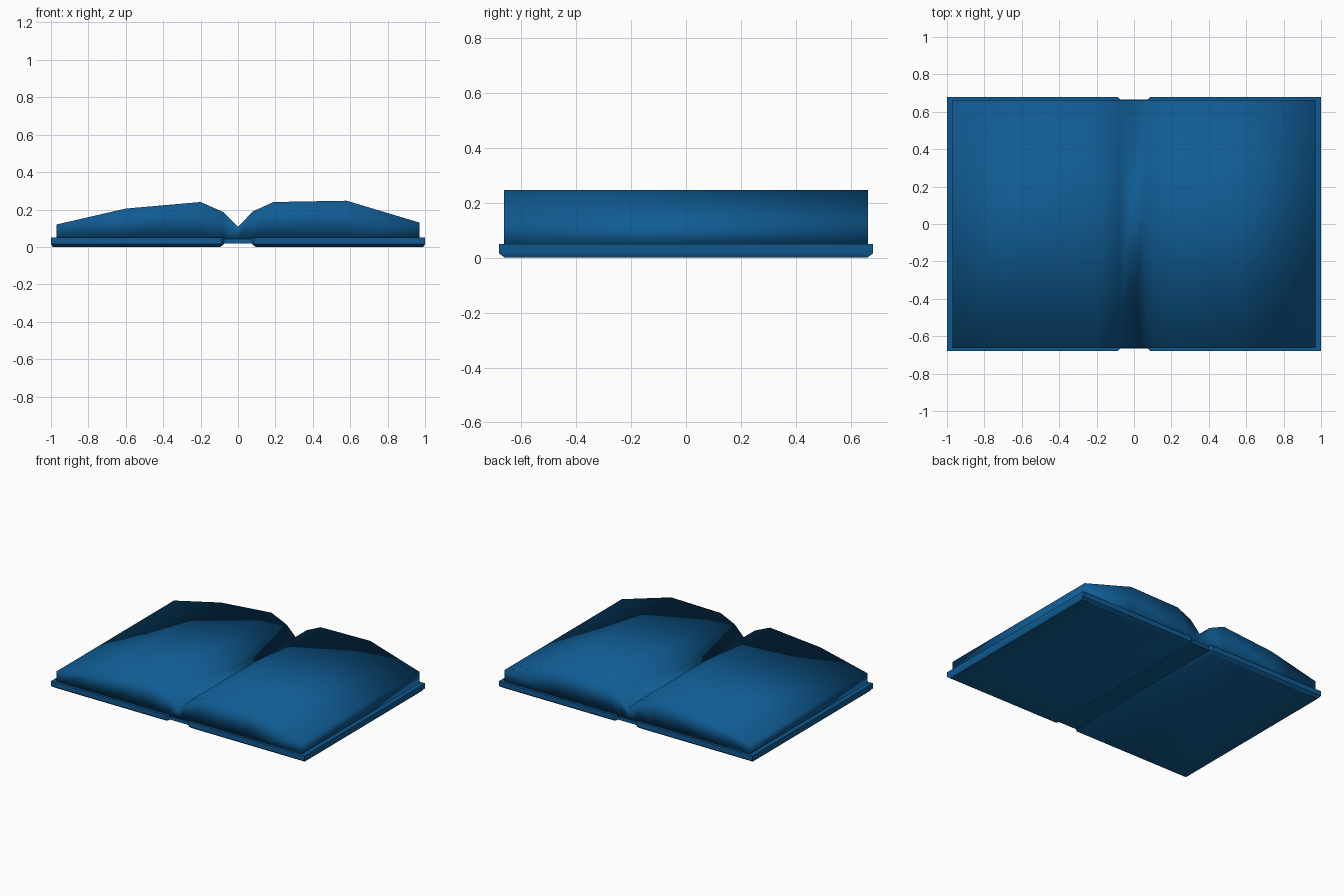
import bpy
import bmesh

cube = bpy.data.objects.get("Cube")
if cube:
    bpy.data.objects.remove(cube, do_unlink=True)

blue = bpy.data.materials.new("deep_blue")
blue.use_nodes = True
colour = (0.005, 0.105, 0.29, 1)
blue.diffuse_color = colour
blue.node_tree.nodes["Principled BSDF"].inputs["Base Color"].default_value = colour


def finish(name, bm, angle=None):
    """Turn a bmesh into a smooth-shaded blue object."""
    bmesh.ops.recalc_face_normals(bm, faces=bm.faces)
    mesh = bpy.data.meshes.new(name)
    bm.to_mesh(mesh)
    bm.free()
    mesh.materials.append(blue)
    obj = bpy.data.objects.new(name, mesh)
    bpy.context.collection.objects.link(obj)
    bpy.ops.object.select_all(action='DESELECT')
    obj.select_set(True)
    bpy.context.view_layer.objects.active = obj
    if angle is None:
        bpy.ops.object.shade_smooth()
    else:
        bpy.ops.object.shade_smooth_by_angle(angle=angle)
    return obj


def loft(name, rings, angle):
    """Skin a stack of closed rings and cap both ends."""
    bm = bmesh.new()
    loops = [[bm.verts.new(p) for p in ring] for ring in rings]
    n = len(loops[0])
    for a, b in zip(loops, loops[1:]):
        for i in range(n):
            j = (i + 1) % n
            bm.faces.new((a[i], a[j], b[j], b[i]))
    bm.faces.new(loops[0][::-1])
    bm.faces.new(loops[-1])
    return finish(name, bm, angle)


def cover_ring(side, inset, z):
    """Board outline with small clipped corners beside the spine."""
    outer, half, hinge = 1 - inset * 0.5, 0.68 - inset, 0.075 + inset
    outline = [(hinge, -half + 0.012), (hinge + 0.012, -half), (outer, -half),
               (outer, half), (hinge + 0.012, half), (hinge, half - 0.012)]
    return [(side * x, y, z) for x, y in outline]


# Cover boards with a chamfered underside
for name, side in (("left_cover", 1), ("right_cover", -1)):
    loft(name, [cover_ring(side, inset, z)
                for inset, z in ((0.02, 0), (0, 0.015), (0, 0.05))], 0.6)

# Thin raised spine joining the boards
loft("spine", [[(x, y, z) for x, y in ((-0.1, -0.665), (0.1, -0.665), (0.1, 0.665), (-0.1, 0.665))]
               for z in (0.018, 0.042)], 0.6)

# Open page block: top profile dipping into the central fold
top = [(-0.97, 0.12), (-0.6, 0.205), (-0.2, 0.24), (-0.08, 0.187), (0, 0.108),
       (0.08, 0.19), (0.19, 0.24), (0.58, 0.247), (0.97, 0.13)]
bm = bmesh.new()
ends = []
for y in (-0.662, 0.662):
    ends.append([(bm.verts.new((x, y, 0.04)), bm.verts.new((x, y, z))) for x, z in top])
front, back = ends
for i in range(len(top) - 1):
    for row in (front, back):
        bm.faces.new((row[i][0], row[i + 1][0], row[i + 1][1], row[i][1]))
    for k in (0, 1):
        bm.faces.new((front[i][k], front[i + 1][k], back[i + 1][k], back[i][k]))
for i in (0, -1):
    bm.faces.new((front[i][0], front[i][1], back[i][1], back[i][0]))
finish("pages", bm)
